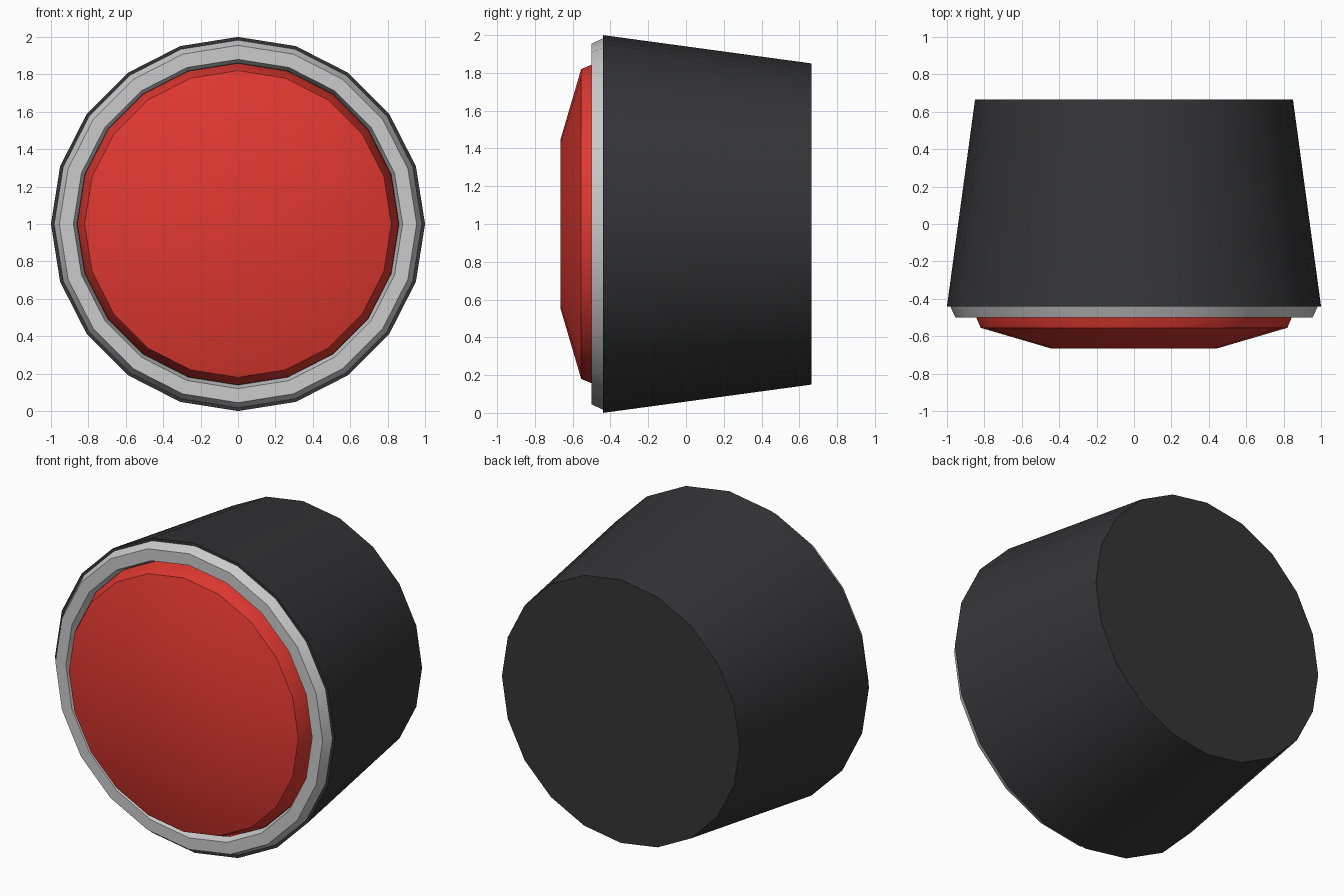
import bpy, bmesh, math

if "Cube" in bpy.data.objects:
    bpy.data.objects.remove(bpy.data.objects["Cube"])

SIDES = 20
CENTRE_Z = 1.0


def lathe(name, profile, colour=None, closed=False):
    """Revolve (radius, y) points about the y axis; cap the ends unless closed."""
    bm = bmesh.new()
    rings = []
    for r, y in profile:
        angles = [2 * math.pi * i / SIDES for i in range(SIDES)]
        rings.append([bm.verts.new((r * math.sin(a), y, CENTRE_Z + r * math.cos(a)))
                      for a in angles])
    pairs = list(zip(rings, rings[1:]))
    if closed:
        pairs.append((rings[-1], rings[0]))
    else:
        bm.faces.new(rings[0])
        bm.faces.new(rings[-1])
    for a, b in pairs:
        for i in range(SIDES):
            j = (i + 1) % SIDES
            bm.faces.new((a[i], a[j], b[j], b[i]))
    bmesh.ops.recalc_face_normals(bm, faces=bm.faces)
    mesh = bpy.data.meshes.new(name)
    bm.to_mesh(mesh)
    bm.free()
    obj = bpy.data.objects.new(name, mesh)
    bpy.context.collection.objects.link(obj)
    if colour:
        mat = bpy.data.materials.new(name + "_colour")
        mat.diffuse_color = colour
        mat.use_nodes = True
        mat.node_tree.nodes["Principled BSDF"].inputs["Base Color"].default_value = mat.diffuse_color
        mesh.materials.append(mat)
    # smooth sides, crisp rims
    bpy.ops.object.select_all(action='DESELECT')
    obj.select_set(True)
    bpy.context.view_layer.objects.active = obj
    bpy.ops.object.shade_smooth_by_angle(angle=math.radians(30))
    return obj


# Tapered dark housing
lathe("housing", [(1.0, -0.44), (0.85, 0.665)], (0.035, 0.035, 0.038, 1))

# Grey bezel ring with chamfered outer and inner walls
lathe("bezel_ring", [(0.985, -0.435), (0.955, -0.50), (0.88, -0.50), (0.86, -0.435)],
      closed=True)

# Red push cap with a shallow dome
lathe("button_cap", [(0.86, -0.435), (0.86, -0.46), (0.82, -0.555), (0.445, -0.665)],
      (0.75, 0.04, 0.03, 1))
